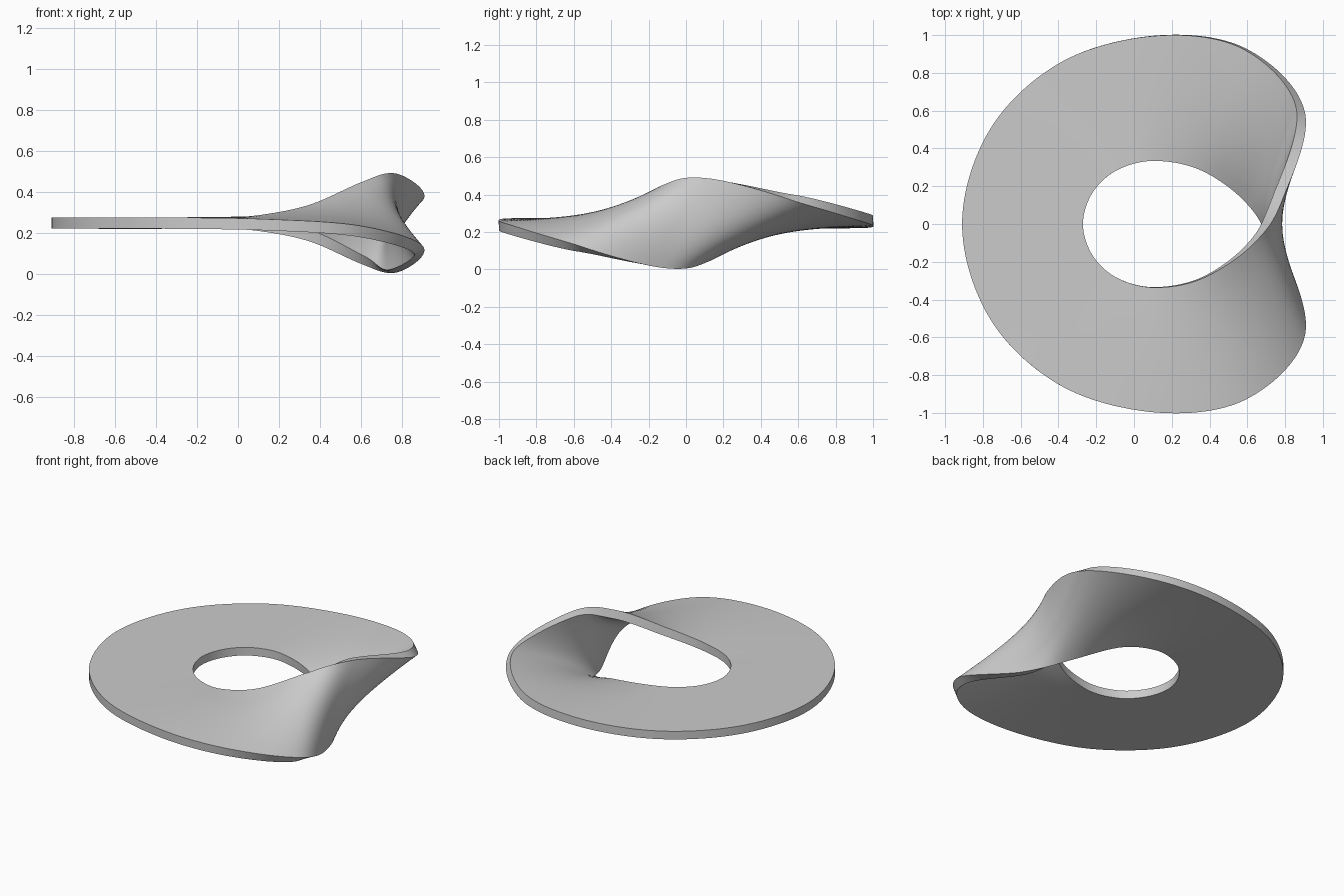
import bpy, bmesh, math
from mathutils import Vector

cube = bpy.data.objects.get("Cube")
if cube:
    bpy.data.objects.remove(cube, do_unlink=True)

MID_Z = 0.2475
HALF_THICK = 0.0275
STEPS = 20          # sections between guide points
ACROSS = 12         # strips across the band

# Rim guide: one full turn, from the outer left rim over the back to the inner left rim
RIM = [Vector(p) for p in (
    (-0.91, 0, 0), (-0.76, 0.505, 0), (-0.38, 0.86, 0), (0.13, 0.998, 0.008),
    (0.59, 0.925, 0.04), (0.882, 0.6, 0.13), (0.757, 0.13, 0.234),
    (0.61, -0.11, 0.18), (0.36, -0.285, 0.065), (0.11, -0.335, 0.012),
    (-0.09, -0.285, 0), (-0.22, -0.165, 0), (-0.27, 0, 0))]
LAST = len(RIM) - 1


def flip(p):
    """Half turn about the x axis, the symmetry of the band."""
    return Vector((p.x, -p.y, -p.z))


def guide(i):
    if i < 0:
        return flip(RIM[-i])
    if i > LAST:
        return flip(RIM[2 * LAST - i])
    return RIM[i]


def rim(u):
    """Smooth curve through the guide points."""
    i = math.floor(u)
    t = u - i
    a, b, c, d = (guide(i + k) for k in (-1, 0, 1, 2))
    return 0.5 * (2 * b + (c - a) * t + (2 * a - 5 * b + 4 * c - d) * t ** 2
                  + (3 * b - a - 3 * c + d) * t ** 3)


def band(u, v):
    """Point on the middle sheet: v runs from one rim to the other."""
    return rim(u).lerp(flip(rim(LAST - u)), v)


def normal(u, v):
    e = 0.01
    along = band(u + e, v) - band(u - e, v)
    return along.cross(band(u, 1) - band(u, 0)).normalized()


# Band: a thick rectangular section swept round, closed with a half twist
bm = bmesh.new()
lift = Vector((0, 0, MID_Z))
rings = []
for s in range(LAST * STEPS):
    u = s / STEPS
    ring = []
    for side in (1, -1):
        for k in range(ACROSS + 1):
            v = k / ACROSS if side == 1 else 1 - k / ACROSS
            ring.append(bm.verts.new(band(u, v) + lift + side * HALF_THICK * normal(u, v)))
    rings.append(ring)
half = ACROSS + 1
rings.append(rings[0][half:] + rings[0][:half])
for r0, r1 in zip(rings, rings[1:]):
    for k in range(2 * half):
        n = (k + 1) % (2 * half)
        bm.faces.new((r0[k], r0[n], r1[n], r1[k]))
bmesh.ops.recalc_face_normals(bm, faces=bm.faces)

mesh = bpy.data.meshes.new("twisted_band")
bm.to_mesh(mesh)
bm.free()
obj = bpy.data.objects.new("twisted_band", mesh)
bpy.context.collection.objects.link(obj)

# Plain grey
grey = bpy.data.materials.new("light_grey")
grey.use_nodes = True
colour = (0.6, 0.6, 0.6, 1)
grey.diffuse_color = colour
grey.node_tree.nodes["Principled BSDF"].inputs["Base Color"].default_value = colour
mesh.materials.append(grey)

# Smooth surface with crisp rims
bpy.context.view_layer.objects.active = obj
obj.select_set(True)
bpy.ops.object.shade_smooth_by_angle(angle=math.radians(40))
